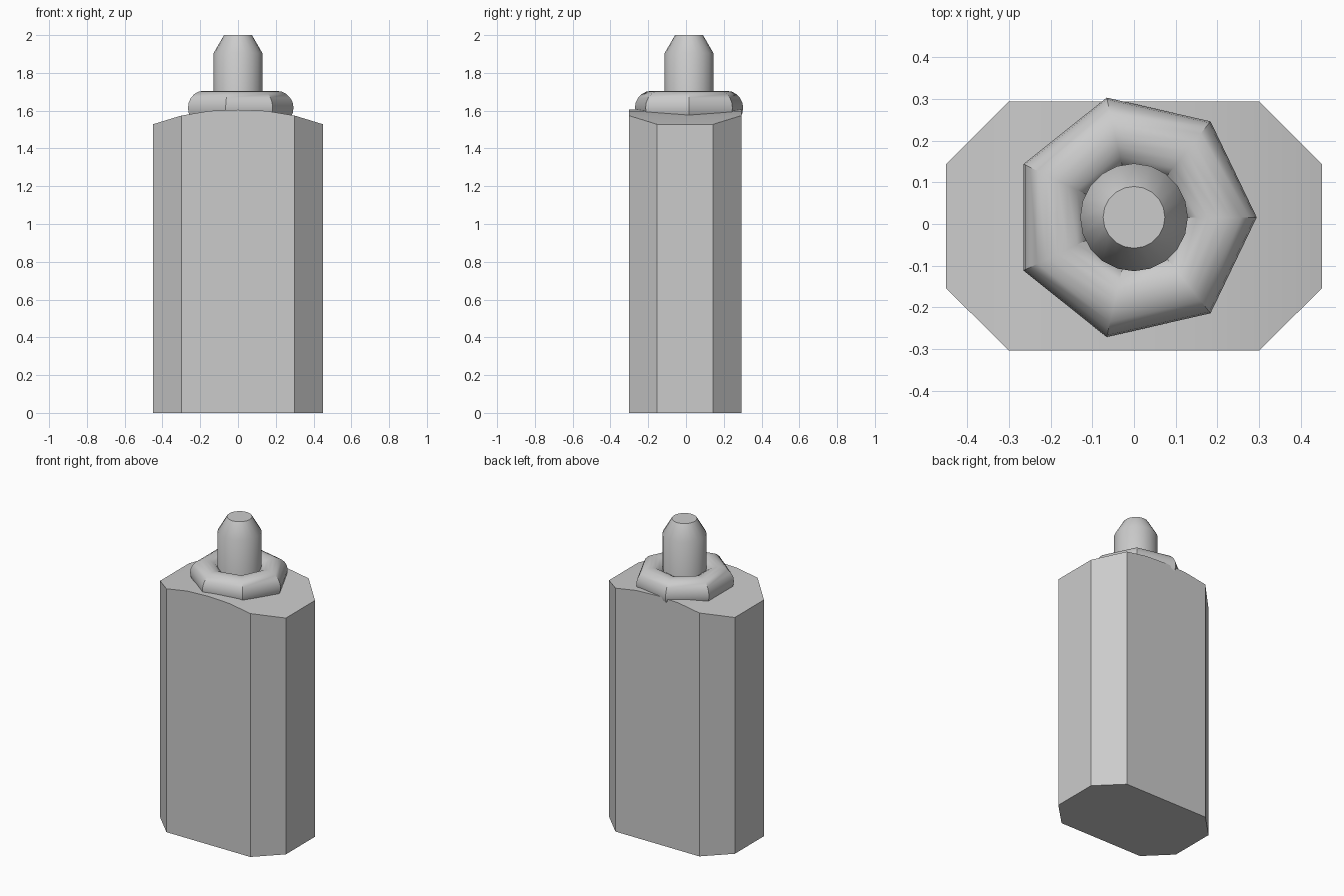
import bpy, bmesh
from math import pi, radians

if "Cube" in bpy.data.objects:
    bpy.data.objects.remove(bpy.data.objects["Cube"])

NECK_Y = 0.016  # the neck parts sit slightly behind the body centre


def smooth(obj):
    bpy.ops.object.select_all(action='DESELECT')
    obj.select_set(True)
    bpy.context.view_layer.objects.active = obj
    bpy.ops.object.shade_smooth_by_angle(angle=radians(30))


def add_object(name, bm):
    bmesh.ops.recalc_face_normals(bm, faces=bm.faces[:])
    mesh = bpy.data.meshes.new(name)
    bm.to_mesh(mesh)
    bm.free()
    obj = bpy.data.objects.new(name, mesh)
    bpy.context.collection.objects.link(obj)
    smooth(obj)
    return obj


# Bottle body: chamfered box with a gently domed top
# half profile of columns: x, half depth, top height
half = [(0.45, 0.149, 1.528), (0.30, 0.298, 1.574), (0.15, 0.298, 1.599)]
columns = [(-x, d, z) for x, d, z in half] + [(0, 0.298, 1.605)] + half[::-1]
bm = bmesh.new()
front = [bm.verts.new((x, -0.005 - d, z)) for x, d, z in columns]
back = [bm.verts.new((x, -0.005 + d, z)) for x, d, z in columns]
ring = (0, 1, 5, 6)
base_front = {i: bm.verts.new((columns[i][0], -0.005 - columns[i][1], 0)) for i in ring}
base_back = {i: bm.verts.new((columns[i][0], -0.005 + columns[i][1], 0)) for i in ring}
for i in range(6):
    bm.faces.new((front[i], front[i + 1], back[i + 1], back[i]))
for top, base in ((front, base_front), (back, base_back)):
    for a, b in ((0, 1), (1, 5), (5, 6)):
        bm.faces.new([base[a], base[b]] + top[a:b + 1][::-1])
for i in (0, 6):
    bm.faces.new((base_front[i], base_back[i], back[i], front[i]))
bm.faces.new([base_front[i] for i in ring] + [base_back[i] for i in ring[::-1]])
add_object("bottle_body", bm)

# Seven-sided collar ring
bpy.ops.mesh.primitive_torus_add(major_segments=7, minor_segments=20,
                                 major_radius=0.204, minor_radius=0.09,
                                 location=(0, NECK_Y, 1.615))
collar = bpy.context.object
collar.name = "collar_ring"
smooth(collar)

# Nozzle cap: cylinder with a tapered tip
bpy.ops.mesh.primitive_cylinder_add(vertices=20, radius=0.129, depth=0.37,
                                    location=(0, NECK_Y, 1.72))
cap = bpy.context.object
cap.name = "nozzle_cap"
bm = bmesh.new()
bm.from_mesh(cap.data)
bm.faces.ensure_lookup_table()
top = max(bm.faces, key=lambda f: f.calc_center_median().z)
tip = bmesh.ops.extrude_discrete_faces(bm, faces=[top])["faces"][0]
rim = list(tip.verts)
bmesh.ops.delete(bm, geom=[], context='FACES')
# raise and shrink the tip, then bridge it to the cylinder rim
lower = [v for v in bm.verts if v not in rim and v.co.z > 0.1]
lower_edges = [e for e in bm.edges if all(v in lower for v in e.verts)]
for v in rim:
    v.co.x *= 0.074 / 0.129
    v.co.y *= 0.074 / 0.129
    v.co.z += 0.095
bmesh.ops.bridge_loops(bm, edges=lower_edges + list(tip.edges))
bmesh.ops.recalc_face_normals(bm, faces=bm.faces[:])
bm.to_mesh(cap.data)
bm.free()
smooth(cap)
